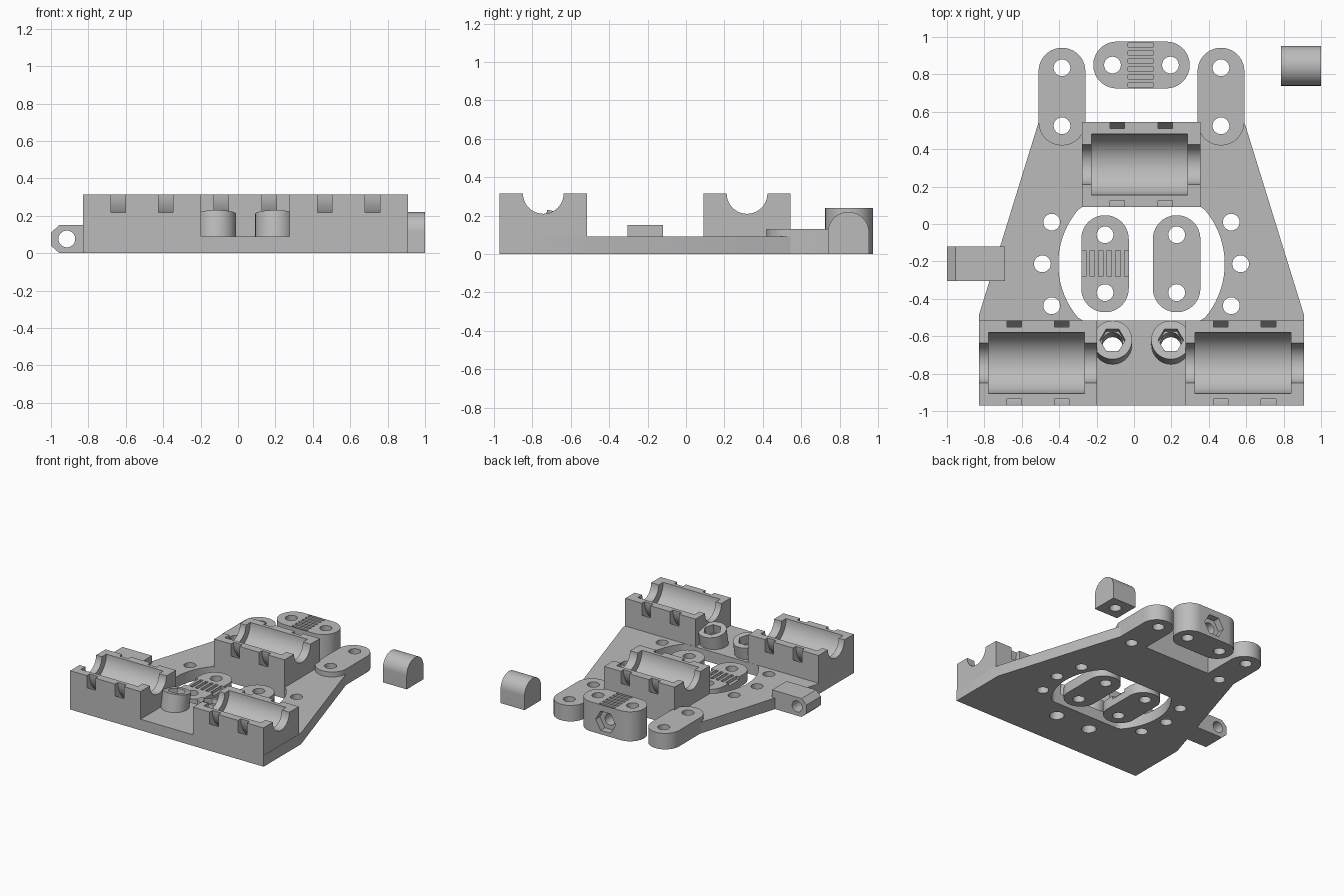
import bpy, bmesh
from math import sin, cos, pi, radians
from mathutils import Matrix

old = bpy.data.objects.get("Cube")
if old:
    bpy.data.objects.remove(old, do_unlink=True)

grey = bpy.data.materials.new("grey_plastic")
grey.use_nodes = True
grey.diffuse_color = (0.5, 0.5, 0.5, 1)
bsdf = next(n for n in grey.node_tree.nodes if n.type == "BSDF_PRINCIPLED")
bsdf.inputs["Base Color"].default_value = (0.5, 0.5, 0.5, 1)


def prism(name, pts, lo, hi, axis="z"):
    """Extrude a flat outline between lo and hi along an axis."""
    place = {"x": lambda a, b, h: (h, a, b),
             "y": lambda a, b, h: (a, h, b),
             "z": lambda a, b, h: (a, b, h)}[axis]
    bm = bmesh.new()
    low = [bm.verts.new(place(a, b, lo)) for a, b in pts]
    top = [bm.verts.new(place(a, b, hi)) for a, b in pts]
    bm.faces.new(low)
    bm.faces.new(top)
    n = len(pts)
    for i in range(n):
        j = (i + 1) % n
        bm.faces.new((low[i], low[j], top[j], top[i]))
    bmesh.ops.recalc_face_normals(bm, faces=bm.faces)
    mesh = bpy.data.meshes.new(name)
    bm.to_mesh(mesh)
    bm.free()
    mesh.materials.append(grey)
    obj = bpy.data.objects.new(name, mesh)
    bpy.context.collection.objects.link(obj)
    return obj


def arc(cx, cy, r, start=0, end=2 * pi, n=40):
    full = end - start > 6.28
    steps = n if full else n - 1
    return [(cx + r * cos(start + (end - start) * i / steps),
             cy + r * sin(start + (end - start) * i / steps)) for i in range(n)]


def rect(x0, x1, y0, y1):
    return [(x0, y0), (x1, y0), (x1, y1), (x0, y1)]


def capsule(x0, y0, x1, y1, r):
    """Rounded bar outline between two end centres, along x or y."""
    turn = 0 if x0 == x1 else -pi / 2
    return (arc(x1, y1, r, turn, turn + pi, 24)
            + arc(x0, y0, r, turn + pi, turn + 2 * pi, 24))


def cut(obj, *cutters):
    for c in cutters:
        mod = obj.modifiers.new("cut", "BOOLEAN")
        mod.operation = "DIFFERENCE"
        mod.solver = "EXACT"
        mod.object = c
        bpy.context.view_layer.objects.active = obj
        bpy.ops.object.modifier_apply(modifier=mod.name)
        bpy.data.objects.remove(c, do_unlink=True)
    return obj


def drill(obj, spots, r=0.045, lo=-0.1, hi=0.5):
    for x, y in spots:
        cut(obj, prism("drill", arc(x, y, r, n=24), lo, hi))


MID = 0.04       # symmetry line of the carriage
PLATE = 0.09     # plate thickness
EARS = (("right", -0.385), ("left", 0.465))
EAR_HOLES = (0.525, 0.835)
BOSSES = (("right", -0.115), ("left", 0.197))

# Base plate with the large opening and the mounting holes
plate = prism("base_plate", [(-0.83, -0.97), (0.91, -0.97), (0.91, -0.49),
                             (0.59, 0.545), (-0.51, 0.545), (-0.83, -0.49)], 0, PLATE)
opening = [(x, min(max(y, -0.515), 0.092)) for x, y in arc(MID, -0.213, 0.445, n=80)]
cut(plate, prism("opening", opening, -0.1, 0.2))
for side in (-1, 1):
    drill(plate, [(MID + side * 0.48, 0.01), (MID + side * 0.53, -0.213),
                  (MID + side * 0.48, -0.437)])
drill(plate, [(x, EAR_HOLES[0]) for _, x in EARS])


# Bearing holders: block, stepped trough and tie grooves
def bearing_holder(name, x, y):
    length, half, top = 0.633, 0.227, 0.315
    obj = prism(name, rect(y - half, y + half, 0, top), x, x + length, "x")
    cut(obj, prism("rod_trough", arc(y, top, 0.106), x - 0.1, x + length + 0.1, "x"),
        prism("bearing_trough", arc(y, top, 0.163, n=64), x + 0.052, x + 0.565, "x"))
    for start in (0.15, 0.405):
        ring = prism("tie_ring", arc(y, top, 0.247, n=64), x + start, x + start + 0.078, "x")
        cut(ring, prism("ring_core", arc(y, top, 0.192, n=64), x - 1, x + 1, "x"))
        cut(obj, ring)
    return obj


bearing_holder("front_right_bearing_holder", -0.83, -0.743)
bearing_holder("front_left_bearing_holder", 0.275, -0.743)
bearing_holder("back_bearing_holder", -0.278, 0.318)

# Back ears
for side, x in EARS:
    ear = prism(side + "_ear", capsule(x, 0.545, x, 0.817, 0.125), 0, 0.13)
    drill(ear, [(x, y) for y in EAR_HOLES])

# Leaning screw bosses, with a nut pocket in each top
for side, x in BOSSES:
    lean = Matrix.Translation((x, -0.62, 0.21)) @ Matrix.Rotation(radians(-11), 4, "X")

    def leaning(name, r, lo, hi, n=40):
        obj = prism(name, arc(0, 0, r, n=n), lo, hi)
        obj.data.transform(lean)
        return obj

    boss = leaning(side + "_screw_boss", 0.105, -0.17, 0)
    cut(boss, leaning("bore", 0.055, -0.4, 0.1, 24), leaning("pocket", 0.068, -0.07, 0.1, 6))
    cut(plate, leaning("bore", 0.055, -0.4, 0.1, 24))

# Side lug with a cross hole
lug = prism("side_lug", [(-1, 0.04), (-0.955, 0), (-0.69, 0), (-0.69, 0.15),
                         (-0.955, 0.15), (-1, 0.11)], -0.305, -0.12, "y")
cut(lug, prism("cross_hole", arc(-0.915, 0.076, 0.045, n=24), -0.5, 0.1, "y"))

# Loose clamp bars inside the opening; the right one is toothed
for name, x in (("toothed_clamp", -0.155), ("plain_clamp", 0.228)):
    clamp = prism(name, capsule(x, -0.345, x, -0.08, 0.127), 0, 0.085)
    drill(clamp, [(x, -0.058), (x, -0.367)])
    if name == "toothed_clamp":
        for i in range(6):
            t = x - 0.127 + i * 0.046
            cut(clamp, prism("tooth", rect(t, t + 0.025, -0.28, -0.142), 0.06, 0.2))

# Tall belt socket behind the plate
socket = prism("belt_socket", capsule(-0.093, 0.85, 0.173, 0.85, 0.125), 0, 0.24)
drill(socket, [(-0.115, 0.85), (0.195, 0.85)])
for i in range(6):
    t = 0.732 + i * 0.043
    cut(socket, prism("tooth", rect(-0.033, 0.105, t, t + 0.022), 0.215, 0.4))
cut(socket, prism("screw_hole", arc(MID, 0.11, 0.045, n=24), 0.5, 1.2, "y"),
    prism("nut_pocket", arc(MID, 0.11, 0.09, n=6), 0.92, 1.2, "y"))

# Loose arched pusher with a blind hole underneath
pusher = prism("arched_pusher", arc(0.846, 0.112, 0.107, 0, pi, 32) + [(0.739, 0), (0.953, 0)],
               0.785, 1.0, "x")
drill(pusher, [(0.892, 0.846)], 0.045, -0.1, 0.12)

# Smooth the curved walls, keep the edges sharp
bpy.ops.object.select_all(action="DESELECT")
for obj in bpy.context.collection.objects:
    if obj.type == "MESH" and grey.name in obj.data.materials:
        obj.select_set(True)
        bpy.context.view_layer.objects.active = obj
bpy.ops.object.shade_smooth_by_angle(angle=radians(30))
